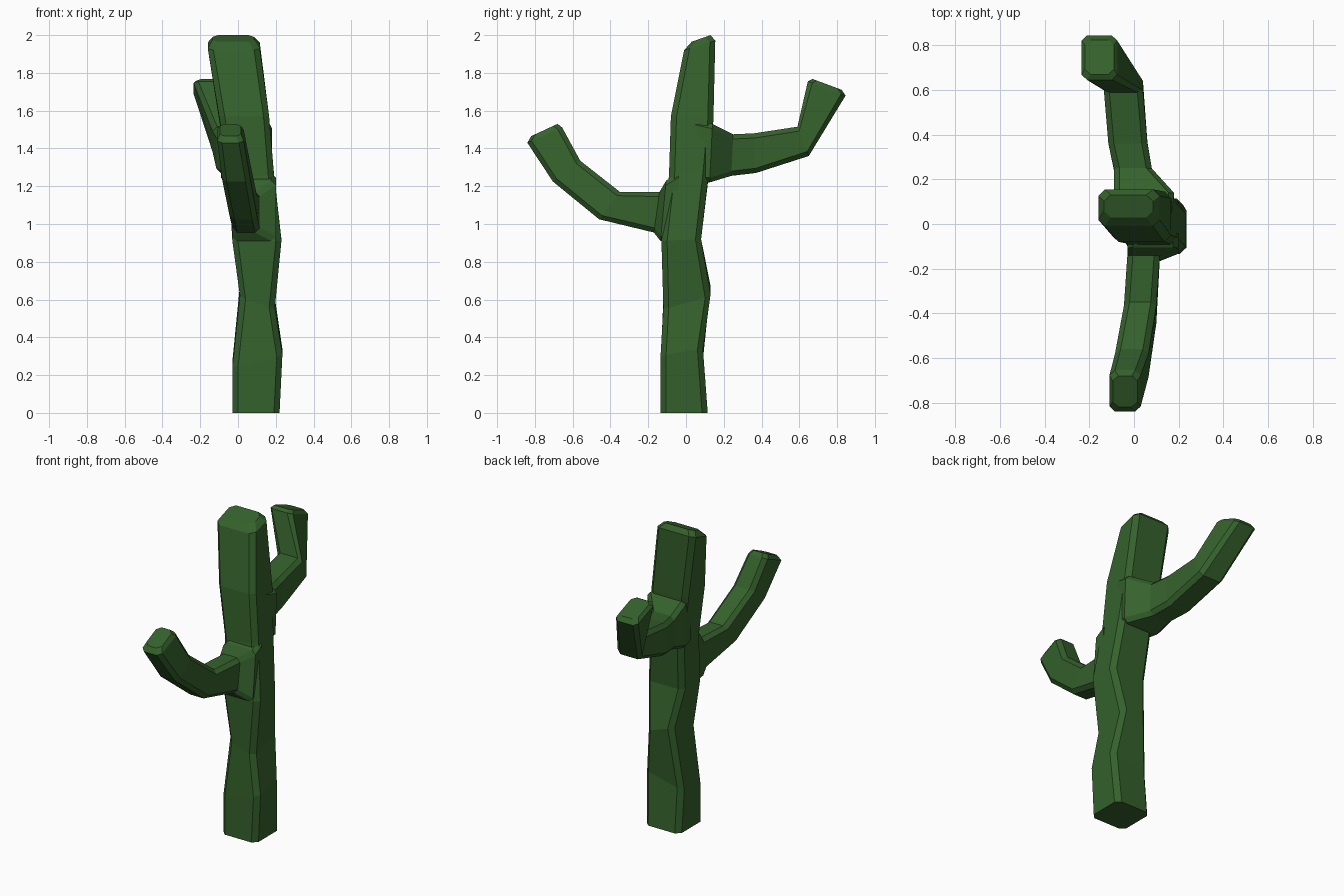
import bpy, bmesh
from mathutils import Vector

mat = bpy.data.materials.new("cactus_green")
mat.diffuse_color = (0.035, 0.12, 0.025, 1)


def limb(name, rings, ch):
    """Skin chamfered-rectangle rings: (ya, za, yb, zb, x0, x1, x_tilt)."""
    bm = bmesh.new()
    loops = []
    for ya, za, yb, zb, x0, x1, tilt in rings:
        a, b = Vector((0, ya, za)), Vector((0, yb, zb))
        length = (b - a).length
        d = (b - a) / length
        xm = (x0 + x1) / 2
        corners = [(x0 + ch, 0), (x1 - ch, 0), (x1, ch), (x1, length - ch),
                   (x1 - ch, length), (x0 + ch, length), (x0, length - ch), (x0, ch)]
        loop = []
        for x, t in corners:
            p = a + d * t
            loop.append(bm.verts.new((x, p.y, p.z + tilt * (x - xm))))
        loops.append(loop)
    for p, q in zip(loops, loops[1:]):
        for i in range(8):
            j = (i + 1) % 8
            bm.faces.new((p[i], p[j], q[j], q[i]))
    bm.faces.new(loops[0])
    bm.faces.new(loops[-1])
    bmesh.ops.recalc_face_normals(bm, faces=bm.faces)
    me = bpy.data.meshes.new(name)
    bm.to_mesh(me)
    bm.free()
    me.materials.append(mat)
    ob = bpy.data.objects.new(name, me)
    bpy.context.collection.objects.link(ob)
    return ob


# Crooked trunk with a sloping, bevelled top
trunk = limb("cactus", [
    (-0.135, 0.00, 0.115, 0.00, -0.03, 0.22, 0),
    (-0.135, 0.27, 0.09, 0.31, -0.03, 0.235, 0.25),
    (-0.12, 0.58, 0.13, 0.65, 0.01, 0.195, -0.35),
    (-0.13, 0.91, 0.08, 0.92, -0.03, 0.23, 0),
    (-0.09, 1.25, 0.12, 1.26, -0.05, 0.19, 0.1),
    (-0.08, 1.57, 0.145, 1.55, -0.10, 0.165, 0),
    (-0.01, 1.92, 0.155, 1.97, -0.16, 0.115, 0),
    (0.03, 1.965, 0.13, 2.00, -0.135, 0.085, 0),
], 0.03)

# Front arm, flaring where it meets the trunk and curving upwards
front_arm = limb("front_arm", [
    (-0.04, 1.27, -0.04, 0.90, -0.02, 0.20, 0),
    (-0.105, 1.23, -0.135, 0.91, -0.03, 0.20, 0),
    (-0.14, 1.17, -0.17, 0.955, -0.03, 0.115, 0),
    (-0.35, 1.17, -0.46, 1.025, -0.045, 0.10, 0),
    (-0.56, 1.335, -0.705, 1.225, -0.085, 0.065, 0),
    (-0.655, 1.51, -0.84, 1.43, -0.11, 0.03, 0),
    (-0.68, 1.53, -0.82, 1.465, -0.095, 0.015, 0),
], 0.025)

# Back arm, reaching out and then bending up at the elbow
back_arm = limb("back_arm", [
    (0.05, 1.55, 0.05, 1.22, -0.07, 0.17, 0),
    (0.14, 1.53, 0.125, 1.22, -0.09, 0.18, 0),
    (0.25, 1.475, 0.24, 1.255, -0.09, 0.08, 0),
    (0.36, 1.48, 0.37, 1.27, -0.115, 0.06, 0),
    (0.59, 1.515, 0.65, 1.36, -0.135, 0.04, 0),
    (0.645, 1.755, 0.845, 1.68, -0.235, -0.075, 0),
    (0.67, 1.768, 0.825, 1.71, -0.22, -0.09, 0),
], 0.025)

# Fuse the arms into the trunk
bpy.context.view_layer.objects.active = trunk
for arm in (front_arm, back_arm):
    mod = trunk.modifiers.new("join_arm", 'BOOLEAN')
    mod.operation = 'UNION'
    mod.solver = 'EXACT'
    mod.object = arm
    bpy.ops.object.modifier_apply(modifier=mod.name)
    bpy.data.objects.remove(arm)
